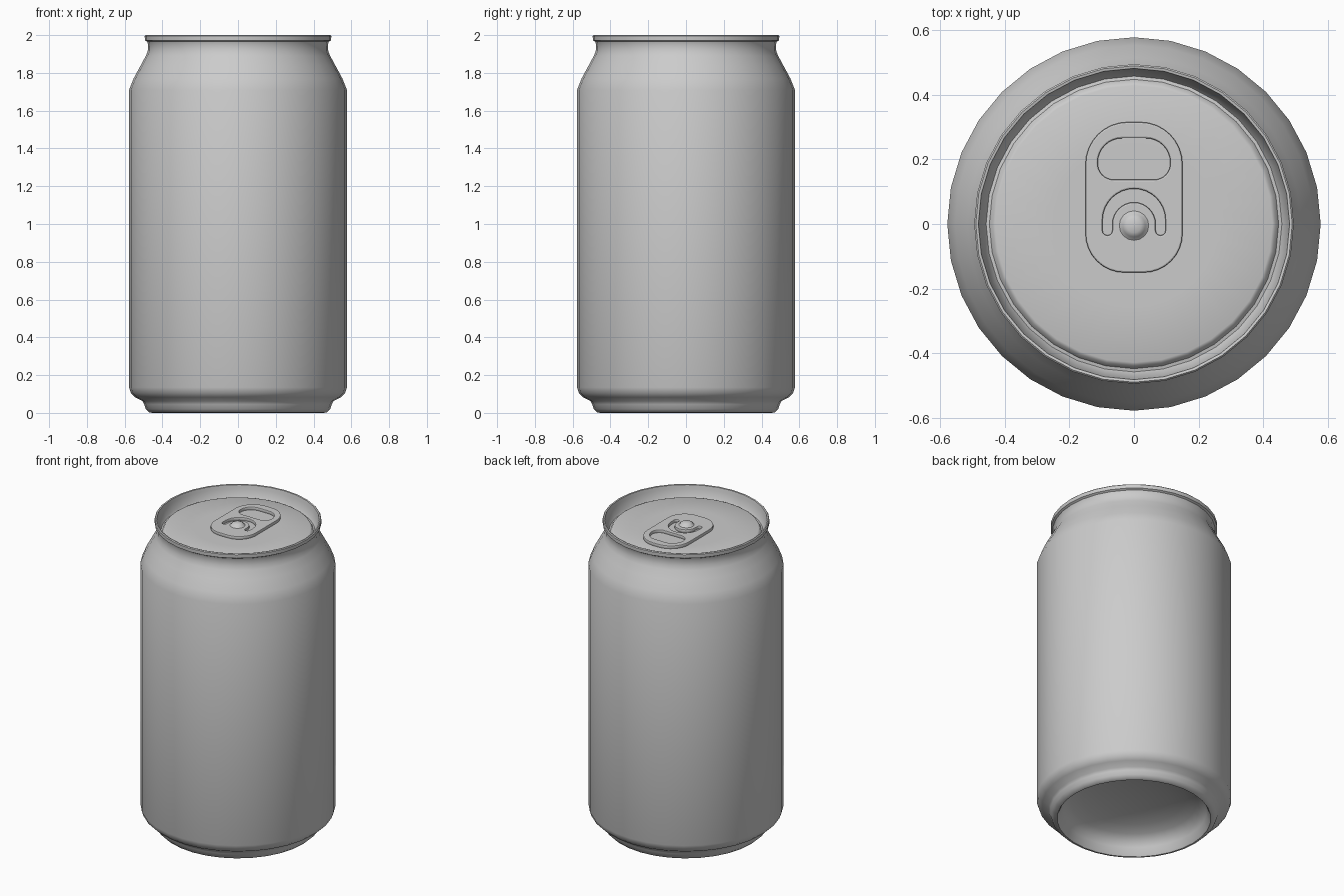
import bpy, bmesh, math

if "Cube" in bpy.data.objects:
    bpy.data.objects.remove(bpy.data.objects["Cube"])

SIDES = 32


def lathe(name, profile, sides=SIDES, location=(0, 0, 0), angle=40):
    """Revolve an (r, z) profile around the z axis."""
    bm = bmesh.new()
    verts = [bm.verts.new((r, 0, z)) for r, z in profile]
    edges = [bm.edges.new(pair) for pair in zip(verts, verts[1:])]
    bmesh.ops.spin(bm, geom=verts + edges, cent=(0, 0, 0), axis=(0, 0, 1),
                   angle=2 * math.pi, steps=sides)
    bmesh.ops.remove_doubles(bm, verts=bm.verts, dist=1e-4)
    bmesh.ops.recalc_face_normals(bm, faces=bm.faces)
    mesh = bpy.data.meshes.new(name)
    bm.to_mesh(mesh)
    bm.free()
    obj = bpy.data.objects.new(name, mesh)
    bpy.context.collection.objects.link(obj)
    obj.location = location
    smooth(obj, angle)
    return obj


def smooth(obj, angle):
    bpy.ops.object.select_all(action='DESELECT')
    obj.select_set(True)
    bpy.context.view_layer.objects.active = obj
    bpy.ops.object.shade_smooth_by_angle(angle=math.radians(angle))


def arc(cx, cy, r, start, end, steps=8):
    return [(cx + r * math.cos(math.radians(start + (end - start) * i / steps)),
             cy + r * math.sin(math.radians(start + (end - start) * i / steps)))
            for i in range(steps + 1)]


def rounded(x, y0, y1, r_low, r_high):
    """Outline symmetric in x with separate lower and upper corner radii."""
    return (arc(x - r_high, y1 - r_high, r_high, 0, 90)
            + arc(-x + r_high, y1 - r_high, r_high, 90, 180)
            + arc(-x + r_low, y0 + r_low, r_low, 180, 270)
            + arc(x - r_low, y0 + r_low, r_low, 270, 360))


# can wall, rolled rim, lid and domed base as one closed profile
dome = [(0.43 * math.sin(t * math.pi / 12), 0.05 + 0.12 * math.cos(t * math.pi / 12))
        for t in range(7)]
wall = [(0.445, 0.015), (0.455, 0.0), (0.47, 0.003), (0.488, 0.02), (0.497, 0.045),
        (0.505, 0.062), (0.545, 0.083), (0.567, 0.105), (0.577, 0.135),
        (0.577, 1.71), (0.553, 1.77), (0.515, 1.84), (0.488, 1.89), (0.478, 1.915),
        (0.476, 1.95), (0.481, 1.965), (0.493, 1.972), (0.494, 1.995), (0.489, 2.0)]
lid = [(0.481, 1.998), (0.477, 1.975), (0.466, 1.93), (0.457, 1.917),
       (0.447, 1.919), (0.437, 1.936), (0.428, 1.94), (0.25, 1.94), (0.0, 1.94)]
lathe("can_body", dome + wall + lid)

# pull tab: rounded plate with a finger hole and a curved slot
BEVEL = 0.005
outline = rounded(0.15, -0.15, 0.315, 0.12, 0.13)
finger_hole = rounded(0.112, 0.137, 0.265, 0.05, 0.075)
slot = (arc(0, 0.012, 0.097, 0, 180, 16) + arc(-0.082, -0.02, 0.015, 180, 360, 6)
        + arc(0, 0.0, 0.067, 180, 0, 16) + arc(0.082, -0.02, 0.015, 180, 360, 6))
curve = bpy.data.curves.new("pull_tab", 'CURVE')
curve.dimensions = '2D'
curve.fill_mode = 'BOTH'
curve.extrude = 0.006
curve.bevel_depth = BEVEL
curve.bevel_resolution = 1
curve.offset = -BEVEL
for points in (outline, finger_hole, slot):
    spline = curve.splines.new('POLY')
    spline.points.add(len(points) - 1)
    for p, (x, y) in zip(spline.points, points):
        p.co = (x, y, 0, 1)
    spline.use_cyclic_u = True
tab = bpy.data.objects.new("pull_tab", curve)
bpy.context.collection.objects.link(tab)
tab.location = (0, 0, 1.949)
bpy.ops.object.select_all(action='DESELECT')
tab.select_set(True)
bpy.context.view_layer.objects.active = tab
bpy.ops.object.convert(target='MESH')
smooth(bpy.context.object, 40)

# rivet holding the tab
lathe("rivet", [(0.055, 1.955), (0.04, 1.963), (0.035, 1.972), (0.022, 1.979), (0.0, 1.981)],
      16, (0, -0.005, 0), 60)
